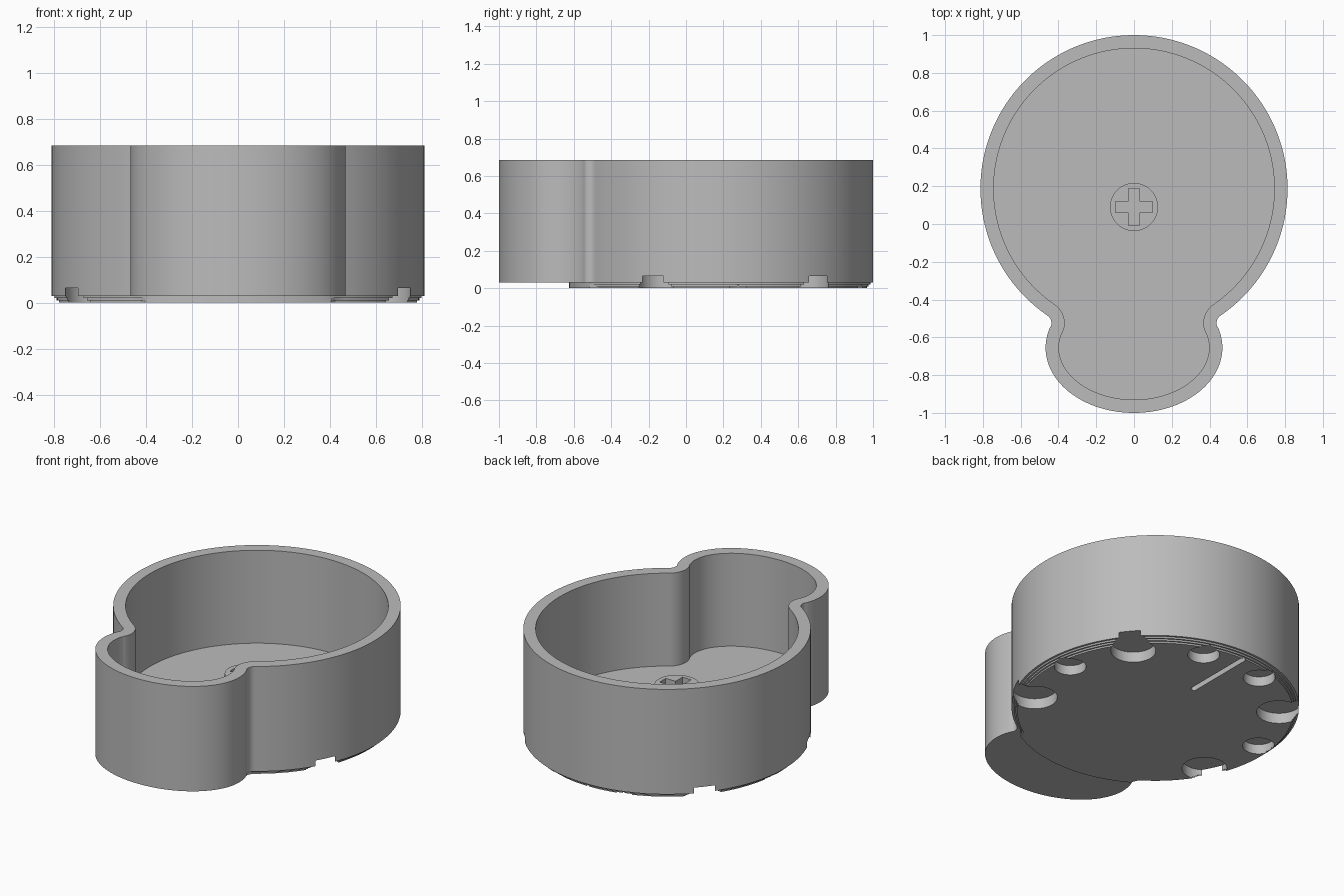
import bpy, bmesh, math
from math import sin, cos, pi, radians

cube = bpy.data.objects.get("Cube")
if cube:
    bpy.data.objects.remove(cube, do_unlink=True)

MAIN_Y, MAIN_R = 0.187, 0.813      # large round chamber
WALL = 0.07
BODY_Z, FLOOR_Z, TOP_Z = 0.03, 0.105, 0.685

grey = bpy.data.materials.new("plain_grey")
grey.use_nodes = True
colour = (0.5, 0.5, 0.5, 1)
grey.diffuse_color = colour
grey.node_tree.nodes["Principled BSDF"].inputs["Base Color"].default_value = colour


def arc(cx, cy, rx, ry, a0, a1, n):
    """Points along an elliptical arc, angles in degrees."""
    angles = [radians(a0 + (a1 - a0) * i / n) for i in range(n + 1)]
    return [(cx + rx * cos(a), cy + ry * sin(a)) for a in angles]


def circle(cx, cy, r, n=64):
    return arc(cx, cy, r, r, 0, 360, n)[:-1]


def prism(name, outline, z0, z1):
    """Solid upright block with the given outline (counter-clockwise)."""
    bm = bmesh.new()
    base = bm.faces.new([bm.verts.new((x, y, z0)) for x, y in outline])
    top = bmesh.ops.extrude_face_region(bm, geom=[base])["geom"]
    bmesh.ops.translate(bm, vec=(0, 0, z1 - z0),
                        verts=[v for v in top if isinstance(v, bmesh.types.BMVert)])
    bmesh.ops.recalc_face_normals(bm, faces=bm.faces)
    mesh = bpy.data.meshes.new(name)
    bm.to_mesh(mesh)
    bm.free()
    mesh.materials.append(grey)
    ob = bpy.data.objects.new(name, mesh)
    bpy.context.collection.objects.link(ob)
    return ob


def combine(target, tool, operation):
    """Apply a boolean and discard the tool object."""
    mod = target.modifiers.new("cut", "BOOLEAN")
    mod.operation, mod.object, mod.solver = operation, tool, "EXACT"
    bpy.context.view_layer.objects.active = target
    bpy.ops.object.modifier_apply(modifier=mod.name)
    bpy.data.objects.remove(tool, do_unlink=True)


def inset(points, d):
    """Move a counter-clockwise outline inward along its normals."""
    out = []
    for i, (x, y) in enumerate(points):
        (ax, ay), (bx, by) = points[i - 1], points[(i + 1) % len(points)]
        tx, ty = bx - ax, by - ay
        length = math.hypot(tx, ty)
        out.append((x - ty / length * d, y + tx / length * d))
    return out


# Outline: right half from the back round to the foot, then mirrored
fillet = 0.05
fx = 0.487
fy = MAIN_Y - math.sqrt((MAIN_R + fillet) ** 2 - fx ** 2)
join = math.degrees(math.atan2(fy - MAIN_Y, fx))
half = arc(0, MAIN_Y, MAIN_R, MAIN_R, 90, join, 72)
half += arc(fx, fy, fillet, fillet, join + 180, 197, 12)[1:]
half += arc(0, -0.655, 0.468, 0.345, 18, -90, 44)
outer = half + [(-x, y) for x, y in half[-2:0:-1]]
outer.reverse()

# Open container
container = prism("container", outer, BODY_Z, TOP_Z)
combine(container, prism("cavity", inset(outer, WALL), FLOOR_Z, TOP_Z + 0.1), "DIFFERENCE")

# Stepped underside, left full width where it meets the foot
for i, r in enumerate((0.80, 0.79, 0.78)):
    ring = []
    for a in range(0, 360, 3):
        c, s = cos(radians(a)), sin(radians(a))
        rr = 0.812 if s < 0 and abs(c) < 0.52 else r
        ring.append((rr * c, MAIN_Y + rr * s))
    z_top = BODY_Z - 0.01 * i
    combine(container, prism("base_step", ring, z_top - 0.01,
                             z_top + (0.01 if i == 0 else 0)), "UNION")

# Central post with a cross-shaped socket
POST_Y = 0.09
combine(container, prism("post", circle(0, POST_Y, 0.127), FLOOR_Z - 0.02, 0.30), "UNION")
w, l = 0.03, 0.098
quarter = [(l, -w), (l, w), (w, w)]
cross = []
for k in range(4):
    c, s = (1, 0, -1, 0)[k], (0, 1, 0, -1)[k]
    cross += [(x * c - y * s, POST_Y + x * s + y * c) for x, y in quarter]
combine(container, prism("socket", cross, 0.15, 0.4), "DIFFERENCE")

# Round recesses underneath, alternating in size and mirrored left and right
for i in range(4):
    angle = radians(17 + 33.2 * i)
    radius = 0.127 if i % 2 else 0.09
    for side in (-1, 1):
        spot = circle(side * 0.70 * sin(angle), MAIN_Y + 0.70 * cos(angle), radius, 48)
        # keep the recess inside the wall of the container
        combine(container, prism("recess", spot, -0.1, 0.065 if i % 2 else 0.06), "DIFFERENCE")

# Pointer groove underneath
groove = arc(0, MAIN_Y + 0.34, 0.017, 0.017, 180, 360, 10)
groove += arc(0, MAIN_Y + 0.765, 0.017, 0.017, 0, 180, 10)
combine(container, prism("groove", groove, -0.1, 0.04), "DIFFERENCE")

bpy.ops.object.select_all(action="DESELECT")
container.select_set(True)
bpy.context.view_layer.objects.active = container
bpy.ops.object.shade_smooth_by_angle(angle=radians(30))
